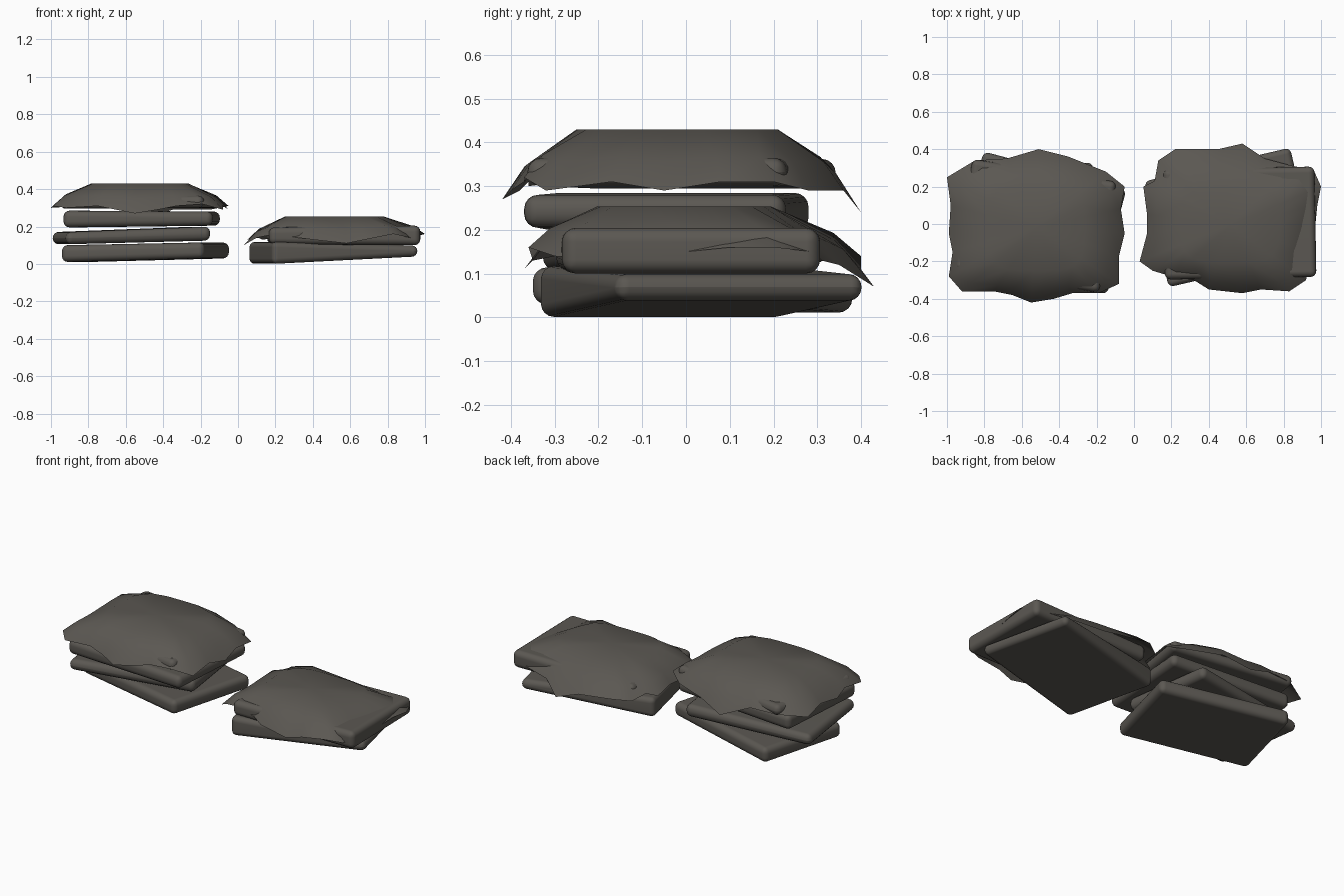
import bpy, bmesh
from math import radians
from mathutils import Matrix, Vector

old = bpy.data.objects.get("Cube")
if old:
    bpy.data.objects.remove(old, do_unlink=True)

COLOUR = (0.105, 0.097, 0.085, 1)
cloth = bpy.data.materials.new("grey_brown_cloth")
cloth.use_nodes = True
cloth.diffuse_color = COLOUR
cloth.node_tree.nodes["Principled BSDF"].inputs["Base Color"].default_value = COLOUR


def add_object(name, bm):
    mesh = bpy.data.meshes.new(name)
    bm.to_mesh(mesh)
    bm.free()
    mesh.materials.append(cloth)
    for face in mesh.polygons:
        face.use_smooth = True
    obj = bpy.data.objects.new(name, mesh)
    bpy.context.collection.objects.link(obj)
    return obj


def cushion(name, centre, turn, size, left_z, right_z):
    """Rounded slab; bottom and top heights run from the left end to the right end."""
    bm = bmesh.new()
    bmesh.ops.create_cube(bm, size=1)
    for v in bm.verts:
        level = 1 if v.co.z > 0 else 0
        z = right_z[level] if v.co.x > 0 else left_z[level]
        v.co = Vector((v.co.x * size[0], v.co.y * size[1], z))
    bmesh.ops.bevel(bm, geom=bm.edges[:], offset=0.032, segments=4,
                    profile=0.5, affect='EDGES', clamp_overlap=True)
    bm.transform(Matrix.Translation((*centre, 0)) @ Matrix.Rotation(radians(turn), 4, 'Z'))
    obj = add_object(name, bm)
    obj.modifiers.new("even_shading", 'WEIGHTED_NORMAL')


def sheet(name, centre, half, top, rim):
    """Draped cloth: flat top, a sloping shoulder and a ragged hanging rim."""
    bm = bmesh.new()
    middle = Vector((*centre, top))
    rings = [[], [], []]
    for x, y, z in rim:
        outer = Vector((x, y, z)) / 100
        away = outer - middle
        reach = ((away.x / half[0]) ** 4 + (away.y / half[1]) ** 4) ** -0.25
        inner = Vector((centre[0] + away.x * reach, centre[1] + away.y * reach, top))
        shoulder = inner.lerp(outer, 0.7)
        shoulder.z = top + (outer.z - top) * 0.53
        for ring, point in zip(rings, (inner, shoulder, outer)):
            ring.append(bm.verts.new(point))
    hub = bm.verts.new(middle)
    for i in range(len(rim)):
        j = (i + 1) % len(rim)
        bm.faces.new((hub, rings[0][i], rings[0][j]))
        for a, b in zip(rings, rings[1:]):
            bm.faces.new((a[i], b[i], b[j], a[j]))
    bm.normal_update()
    if sum(f.normal.z for f in bm.faces) < 0:
        bmesh.ops.reverse_faces(bm, faces=bm.faces[:])
    add_object(name, bm)


# Tall stack
cushion("tall_stack_bottom_cushion", (-0.495, 0.015), -15, (0.79, 0.56), (0.01, 0.10), (0.03, 0.115))
cushion("tall_stack_second_cushion", (-0.57, 0), 8, (0.78, 0.56), (0.105, 0.17), (0.125, 0.20))
cushion("tall_stack_third_cushion", (-0.515, -0.045), -4, (0.80, 0.60), (0.195, 0.285), (0.205, 0.28))
cushion("tall_stack_top_cushion", (-0.525, -0.01), -9, (0.78, 0.60), (0.295, 0.362), (0.30, 0.365))
sheet("tall_stack_sheet", (-0.525, -0.02), (0.26, 0.23), 0.43, [
    (-100, 25, 30), (-85, 34, 31), (-68, 35, 31), (-51, 40, 24), (-35, 36, 29),
    (-15, 28, 29), (-5, 20, 31), (-7, 8, 31), (-5, -5, 29), (-8, -17, 31),
    (-8, -32, 29), (-19, -37, 32), (-33, -37, 31), (-43, -40, 29), (-55, -42, 27),
    (-65, -38, 29), (-75, -36, 31), (-92, -36, 30), (-99, -28, 31), (-97, -15, 32),
    (-99, -5, 30), (-98, 10, 32)])

# Low stack
cushion("low_stack_bottom_cushion", (0.51, 0.035), 13, (0.80, 0.58), (0.0, 0.118), (0.04, 0.098))
cushion("low_stack_top_cushion", (0.565, 0.005), 1, (0.81, 0.59), (0.105, 0.195), (0.10, 0.205))
sheet("low_stack_sheet", (0.515, -0.005), (0.265, 0.2), 0.253, [
    (3, -20, 10), (10, -25, 14), (20, -28, 16), (32, -30, 14), (40, -35, 13),
    (58, -37, 11), (68, -35, 13), (83, -36, 16), (92, -30, 14), (94, -15, 13),
    (97, 0, 15), (98, 10, 16), (100, 20, 16), (96, 29, 15), (85, 31, 13),
    (70, 35, 12), (58, 43, 7), (45, 40, 11), (22, 40, 14), (13, 34, 13),
    (11, 23, 14), (5, 20, 13), (7, 5, 14), (7, -5, 13)])
